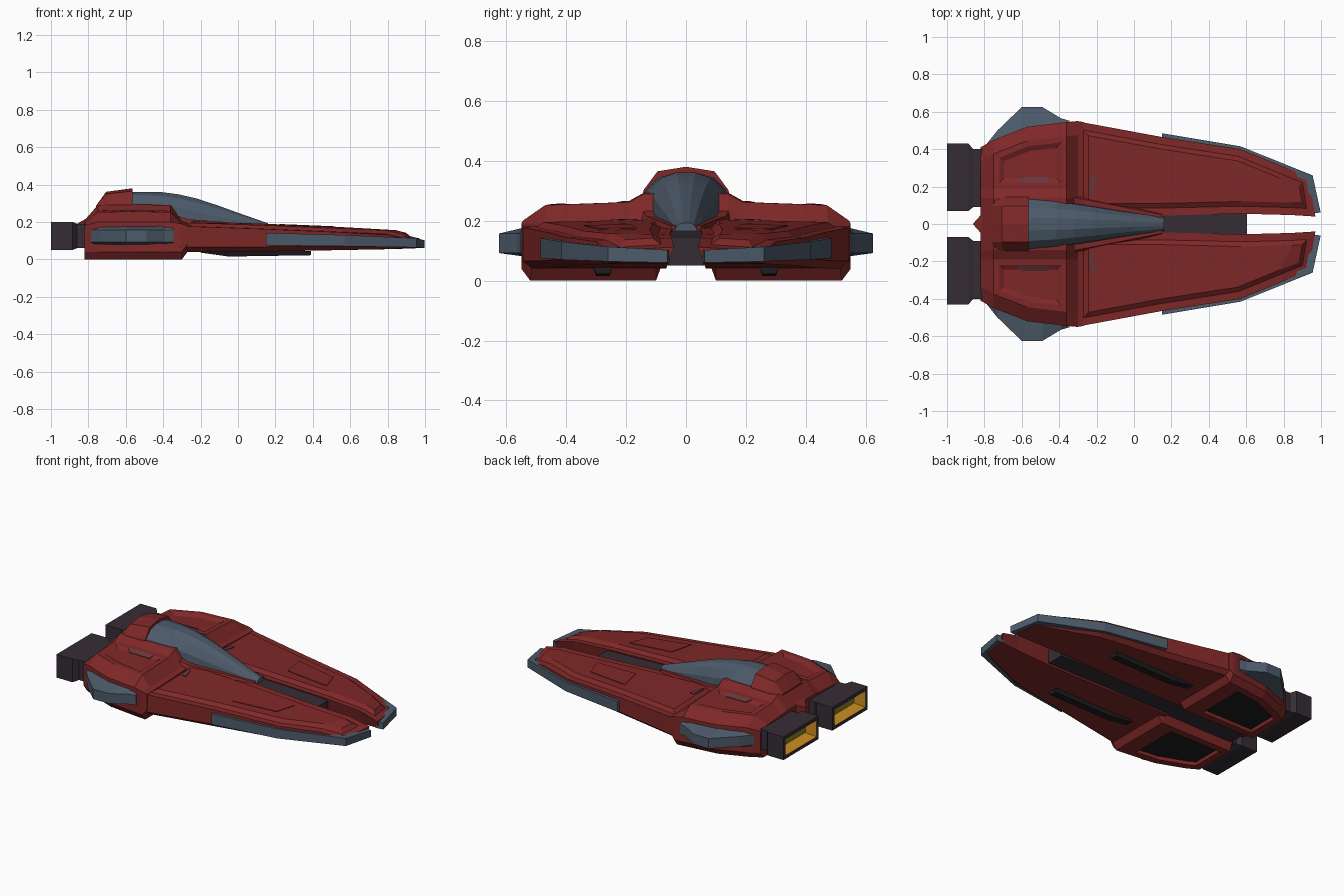
import bpy, bmesh
from mathutils import Vector
from mathutils.bvhtree import BVHTree

if "Cube" in bpy.data.objects:
    bpy.data.objects.remove(bpy.data.objects["Cube"])


def mat(name, r, g, b):
    m = bpy.data.materials.new(name)
    m.diffuse_color = (r, g, b, 1)
    m.use_nodes = True
    m.node_tree.nodes["Principled BSDF"].inputs["Base Color"].default_value = m.diffuse_color
    return m


RED = mat("hull red", .215, .021, .021)
SLATE = mat("slate blue", .074, .105, .145)
DARK = mat("dark plum", .036, .027, .036)
ORANGE = mat("glow orange", .60, .26, .015)
OLIVE = mat("glow olive", .26, .22, .02)
BLACK = mat("underside black", .014, .012, .014)
VENT = mat("vent maroon", .12, .04, .045)


def loft(sections):
    """Skin closed cross-sections; returns the bmesh and faces[section][edge]."""
    bm = bmesh.new()
    rings = [[bm.verts.new(p) for p in s] for s in sections]
    n = len(rings[0])
    grid = [[bm.faces.new((a[j], a[(j + 1) % n], b[(j + 1) % n], b[j])) for j in range(n)]
            for a, b in zip(rings, rings[1:])]
    bm.faces.new(rings[0])
    bm.faces.new(rings[-1])
    bmesh.ops.recalc_face_normals(bm, faces=bm.faces)
    return bm, grid


def inset(bm, faces, thickness, depth=0):
    bm.normal_update()
    return bmesh.ops.inset_region(bm, faces=faces, thickness=thickness,
                                  depth=depth, use_even_offset=True)["faces"]


def finish(bm, name, *mats):
    """Drop faces on the centre plane, make the object and mirror it."""
    inner = [f for f in bm.faces if all(abs(v.co.y) < 1e-5 for v in f.verts)]
    bmesh.ops.delete(bm, geom=inner, context='FACES')
    bm.normal_update()
    me = bpy.data.meshes.new(name)
    bm.to_mesh(me)
    tree = BVHTree.FromBMesh(bm)
    bm.free()
    for m in mats:
        me.materials.append(m)
    ob = bpy.data.objects.new(name, me)
    bpy.context.collection.objects.link(ob)
    mod = ob.modifiers.new("mirror", 'MIRROR')
    mod.use_axis = (False, True, False)
    return tree


def plate(name, tree, corners, m):
    """Thin plate laid on the surface below the given xy corners."""
    hits = [tree.ray_cast(Vector((x, y, 2)), Vector((0, 0, -1)))[0] for x, y in corners]
    low, high = ([h + Vector((0, 0, d)) for h in hits] for d in (-.004, .004))
    finish(loft([low, high])[0], name, m)


# Rear body with sunken roof panels and dark belly recesses
secs = []
for x, w, side, top, zb in [(-.82, .41, .18, .205, 0), (-.75, .45, .20, .262, 0),
                            (-.57, .52, .20, .266, 0), (-.36, .545, .20, .262, 0),
                            (-.30, .55, .19, .20, 0), (-.27, .545, .18, .19, .04)]:
    mid = top + (.028 if -.8 < x < -.33 else .004)
    secs.append([(x, y, z) for y, z in [
        (0, .055), (.08, .055), (.10, zb), (w - .03, zb), (w, zb + .04), (w, side),
        (w - .075, top - .01), (.19, top), (.14, mid), (0, mid)]])
bm, g = loft(secs)
inset(bm, [g[1][6], g[2][6]], .03)
inset(bm, [g[1][6], g[2][6]], .025, -.015)
belly = [g[i][2] for i in range(3)]
inset(bm, belly, .045)
inset(bm, belly, .005, -.02)
for f in belly:
    f.material_index = 1
body = finish(bm, "rear_body", RED, BLACK)

# Long front prongs with raised decks
secs = []
for xi, xo, yi, yo, zb, zs in [(-.31, -.31, .045, .55, .04, .19), (.15, .15, .045, .465, .042, .174),
                               (.57, .57, .055, .40, .05, .156), (.84, .80, .048, .305, .055, .143),
                               (.97, .935, .04, .25, .06, .112)]:
    pts = [(yi + .02, zb), (yo - .03, zb), (yo, zb + .025), (yo, zs - .012), (yi, zs)]
    secs.append([(xi + (xo - xi) * (y - yi) / (yo - yi), y, z) for y, z in pts])
bm, g = loft(secs)
deck = [r[3] for r in g]
inset(bm, deck, .04)
inset(bm, deck, .025, .018)
prong = finish(bm, "front_prong", RED)
plate("deck_hatch", prong, [(.20, .34), (.48, .29), (.52, .165), (.23, .185)], RED)
plate("deck_vent", prong, [(-.24, .16), (-.23, .25), (-.20, .245), (-.225, .16)], VENT)
plate("roof_vent", body, [(-.63, .225), (-.60, .25), (-.46, .25), (-.45, .225)], VENT)

# Slate edge trim wrapping round the prongs
trim = [(.15, .485, .15, .44, .075, .142), (.57, .415, .55, .37, .07, .13),
        (.955, .26, .92, .235, .064, .113), (.998, .062, .95, .055, .06, .102)]
finish(loft([[(a, b, z0), (a, b, z1), (c, d, z1), (c, d, z0)]
             for a, b, c, d, z0, z1 in trim])[0], "edge_trim", SLATE)

# Slate side blisters
blister = [(-.79, .40, .425), (-.73, .43, .50), (-.60, .48, .625),
           (-.49, .50, .625), (-.39, .52, .565), (-.345, .53, .552)]
finish(loft([[(x, a, .075), (x, b, .092), (x, b, .157), (x, a, .182)]
             for x, a, b in blister])[0], "side_blister", SLATE)

# Central spine between the prongs
finish(loft([[(x, 0, .05), (x, w, .05), (x, w, t), (x, 0, t)] for x, w, t in
             [(-.80, .085, .15), (-.25, .075, .17), (.15, .058, .168), (.605, .058, .145)]])[0],
       "spine", DARK)

# Tail wedge
finish(loft([[(x, 0, .07), (x, w, .07), (x, w, t), (x, 0, t)] for x, w, t in
             [(-.86, .002, .19), (-.80, .07, .225), (-.74, .11, .28)]])[0], "tail_wedge", RED)

# Red hump behind the canopy
finish(loft([[(x, 0, .24), (x, .15, .255), (x, .142, .26 + s * .042), (x, .095, .285 + s * .08),
              (x, 0, .285 + s * .095)] for x, s in [(-.76, 0), (-.705, .8), (-.565, 1)]])[0],
       "canopy_hump", RED)

# Low collar beside the canopy
finish(loft([[(x, 0, .15), (x, w, .15), (x, w * .8, z), (x, 0, z)] for x, w, z in
             [(-.37, .19, .25), (-.27, .165, .215), (.15, .062, .183)]])[0], "canopy_collar", RED)

# Faceted canopy
secs = []
for x, w, t, b in [(-.57, .138, .36, .265), (-.42, .125, .361, .25), (-.32, .11, .348, .225),
                   (-.22, .095, .325, .205), (-.11, .077, .289, .19), (0, .06, .249, .18),
                   (.16, .038, .193, .16)]:
    h = t - b
    secs.append([(x, 0, b), (x, w, b), (x, w * .96, b + .4 * h), (x, w * .66, b + .83 * h),
                 (x, w * .25, t), (x, 0, t)])
finish(loft(secs)[0], "canopy", SLATE)

# Engines with hollow glowing exhausts
rect = [(-.80, .09, .40, .06, .19), (-.86, .09, .40, .06, .19),
        (-.885, .07, .43, .05, .20), (-1, .07, .43, .05, .20)]
bm, g = loft([[(x, a, c), (x, b, c), (x, b, d), (x, a, d)] for x, a, b, c, d in rect])
back = [f for f in bm.faces if f.calc_center_median().x < -.99]
inset(bm, back, .022)
for f in inset(bm, back, .015, -.07):
    f.material_index = 1
back[0].material_index = 2
finish(bm, "engine", DARK, ORANGE, OLIVE)

# Belly skids under the prongs
finish(loft([[(x, .245, .045), (x, .255, z), (x, .30, z), (x, .31, .045)] for x, z in
             [(-.20, .036), (-.05, .015), (.39, .022)]])[0], "belly_skid", BLACK)
